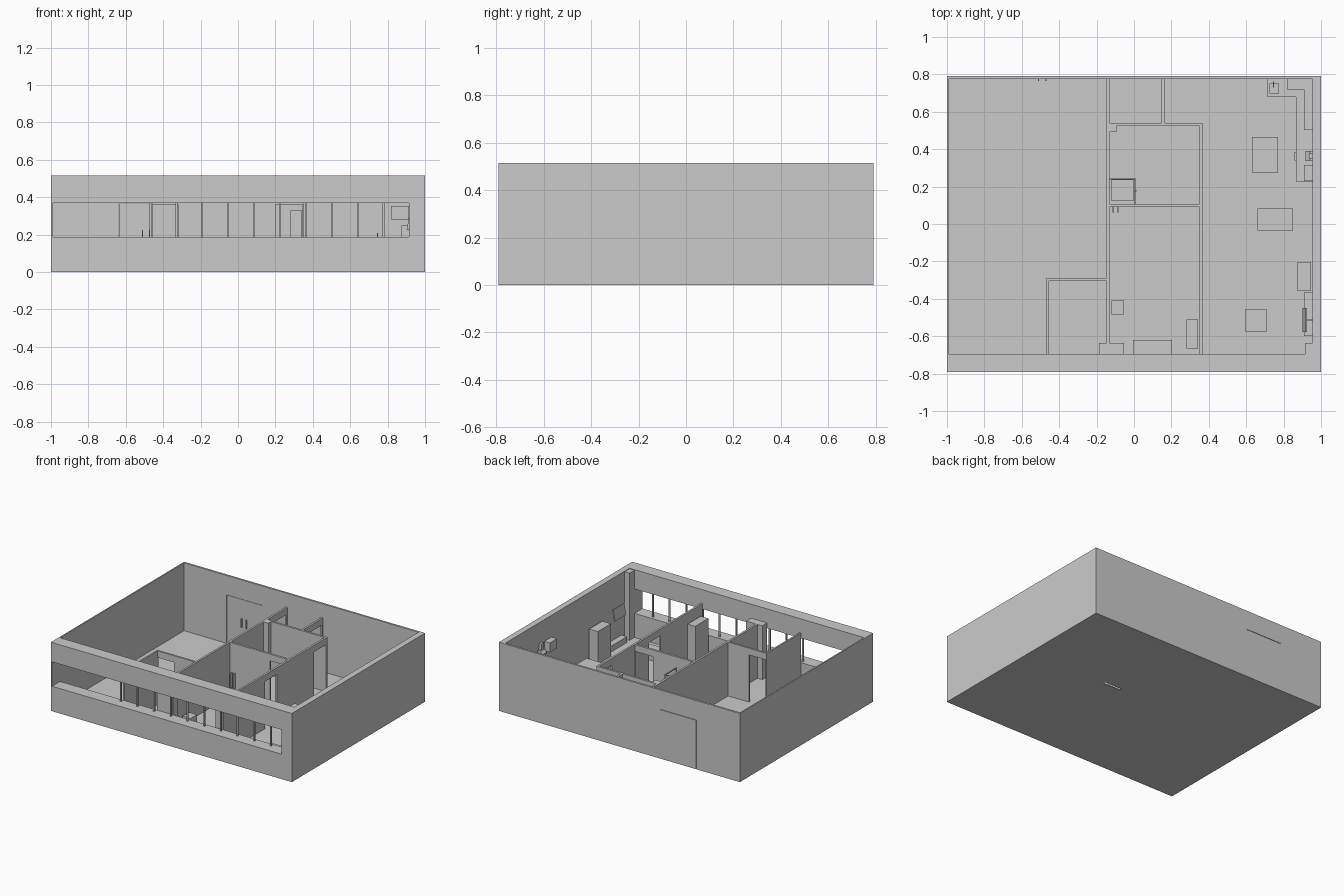
import bpy, bmesh, math
from mathutils import Vector, Matrix

FLOOR = 0.006   # floor top
WALL_H = 0.41   # partition height
DOOR_H = 0.36


def add_object(name, bm):
    bmesh.ops.recalc_face_normals(bm, faces=bm.faces)
    me = bpy.data.meshes.new(name)
    bm.to_mesh(me)
    bm.free()
    ob = bpy.data.objects.new(name, me)
    bpy.context.collection.objects.link(ob)
    return ob


def box(name, x0, x1, y0, y1, z0, z1):
    bm = bmesh.new()
    m = Matrix.Translation(((x0 + x1) / 2, (y0 + y1) / 2, (z0 + z1) / 2)) @ \
        Matrix.Diagonal((x1 - x0, y1 - y0, z1 - z0, 1))
    bmesh.ops.create_cube(bm, size=1, matrix=m)
    return add_object(name, bm)


def extrude(name, points, offset):
    bm = bmesh.new()
    face = bm.faces.new([bm.verts.new(p) for p in points])
    res = bmesh.ops.extrude_face_region(bm, geom=[face], use_keep_orig=True)
    verts = [v for v in res["geom"] if isinstance(v, bmesh.types.BMVert)]
    bmesh.ops.translate(bm, verts=verts, vec=Vector(offset))
    return add_object(name, bm)


def wall(name, axis, a, b, c0, c1, doors=()):
    """Partition along an axis from a to b, thickness c0..c1, doors as (start, end)."""
    prof = [(a, 0.003)]
    for d0, d1 in sorted(doors):
        prof += [(d0, 0.003), (d0, DOOR_H), (d1, DOOR_H), (d1, 0.003)]
    prof += [(b, 0.003), (b, WALL_H), (a, WALL_H)]
    if axis == 'x':
        return extrude(name, [(u, c0, z) for u, z in prof], (0, c1 - c0, 0))
    return extrude(name, [(c0, u, z) for u, z in prof], (c1 - c0, 0, 0))


def prism(name, outline, z0, z1):
    return extrude(name, [(x, y, z0) for x, y in outline], (0, 0, z1 - z0))


def cut(target, *dims):
    tool = box("cutter", *dims)
    tool.hide_render = True
    mod = target.modifiers.new("cut", 'BOOLEAN')
    mod.operation = 'DIFFERENCE'
    mod.solver = 'EXACT'
    mod.object = tool
    bpy.context.view_layer.objects.active = target
    bpy.ops.object.modifier_apply(modifier=mod.name)
    bpy.data.objects.remove(tool)


# Outer shell with room, ribbon window, back doorway and threshold slot
shell = box("outer_shell", -1, 1, -0.79, 0.79, 0, 0.515)
cut(shell, -0.99, 0.955, -0.695, 0.775, FLOOR, 0.6)
cut(shell, -0.99, 0.915, -0.85, -0.6, 0.187, 0.37)
cut(shell, -0.64, -0.34, 0.7, 0.85, FLOOR, 0.37)
cut(shell, 0.20, 0.345, 0.09, 0.107, -0.1, 0.1)

# Back double door and its handles
box("entrance_door", -0.637, -0.3405, 0.777, 0.79, FLOOR, 0.367)
for x in (-0.51, -0.472):
    box("door_handle", x - 0.003, x + 0.003, 0.765, 0.778, 0.16, 0.225)

# Window mullions
for i in range(10):
    x = -0.468 + i * 0.1385
    box("window_mullion", x - 0.005, x + 0.005, -0.725, -0.715, 0.187, 0.37)

# Interior partitions
wall("long_wall_left", 'y', -0.695, 0.775, -0.147, -0.132, [(0.63, 0.765)])
wall("long_wall_right", 'y', -0.695, 0.54, 0.35, 0.365, [(-0.20, -0.06), (0.38, 0.522)])
wall("back_cross_wall", 'x', -0.132, 0.365, 0.525, 0.54)
wall("middle_cross_wall", 'x', -0.132, 0.35, 0.091, 0.107, [(0.20, 0.345)])
wall("back_divider", 'y', 0.54, 0.775, 0.147, 0.162, [(0.63, 0.765)])
wall("corner_room_wall", 'x', -0.467, -0.147, -0.304, -0.29, [(-0.455, -0.32)])
wall("corner_room_side", 'y', -0.695, -0.304, -0.467, -0.455)

# Columns
box("front_column", -0.187, -0.053, -0.695, -0.637, 0.003, WALL_H)
box("corner_column", 0.915, 0.955, -0.695, -0.637, 0.003, 0.51)
box("shaft_column", -0.132, -0.093, 0.492, 0.525, 0.003, WALL_H)

# Shower: tray, drain and thin enclosure frame
tray = box("shower_tray", -0.132, 0.008, 0.107, 0.245, 0.003, 0.035)
cut(tray, -0.12, -0.003, 0.125, 0.235, 0.018, 0.1)
bm = bmesh.new()
bmesh.ops.create_cone(bm, cap_ends=True, segments=16, radius1=0.008, radius2=0.008,
                      depth=0.006, matrix=Matrix.Translation((-0.10, 0.145, 0.02)))
add_object("shower_drain", bm)
for x, y in ((-0.129, 0.242), (0.005, 0.242), (0.005, 0.11)):
    box("shower_post", x - 0.003, x + 0.003, y - 0.003, y + 0.003, 0.03, 0.33)
box("shower_rail_back", -0.132, 0.008, 0.239, 0.245, 0.324, 0.33)
box("shower_rail_side", 0.002, 0.008, 0.107, 0.245, 0.324, 0.33)
box("shower_handle", 0.008, 0.014, 0.175, 0.181, 0.14, 0.2)

# Small pulls on the middle wall
for x in (-0.11, -0.087):
    box("wall_pull", x - 0.004, x + 0.004, 0.062, 0.092, 0.08, 0.19)

# Front bedroom furniture
box("wardrobe", 0.28, 0.343, -0.665, -0.51, 0.003, 0.33)
box("desk_cabinet", -0.005, 0.203, -0.695, -0.62, 0.003, 0.12)
box("stool", -0.12, -0.053, -0.485, -0.41, 0.003, 0.08)

# Kitchen counter with sunken sink
counter = prism("kitchen_counter", [(0.713, 0.775), (0.713, 0.68), (0.865, 0.68),
                                    (0.865, 0.227), (0.955, 0.227), (0.955, 0.775)], 0.003, 0.182)
cut(counter, 0.727, 0.773, 0.697, 0.752, 0.14, 0.3)
rim = box("sink_rim", 0.72, 0.78, 0.69, 0.759, 0.18, 0.188)
cut(rim, 0.727, 0.773, 0.697, 0.752, 0.1, 0.3)
box("tap_post", 0.743, 0.749, 0.755, 0.761, 0.18, 0.207)
box("tap_spout", 0.743, 0.749, 0.73, 0.76, 0.203, 0.208)
box("drain_board", 0.78, 0.85, 0.692, 0.697, 0.18, 0.187)
box("oven_handle", 0.858, 0.866, 0.34, 0.385, 0.15, 0.156)

# Wall cabinets and extractor hood
prism("corner_wall_cabinet", [(0.818, 0.775), (0.818, 0.72), (0.91, 0.72),
                              (0.91, 0.503), (0.955, 0.503), (0.955, 0.775)], 0.28, 0.352)
box("side_wall_cabinet", 0.91, 0.955, 0.23, 0.315, 0.28, 0.352)
extrude("hood", [(0.955, 0.338, 0.28), (0.918, 0.338, 0.28), (0.918, 0.338, 0.29),
                 (0.94, 0.338, 0.315), (0.955, 0.338, 0.315)], (0, 0.052, 0))
box("hood_chimney", 0.935, 0.955, 0.35, 0.378, 0.31, 0.36)

# Living area furniture
box("dining_table", 0.63, 0.77, 0.275, 0.465, 0.003, 0.12)
box("side_table", 0.66, 0.85, -0.035, 0.083, 0.003, 0.12)
box("coffee_table", 0.593, 0.71, -0.575, -0.457, 0.003, 0.06)
box("tall_cabinet", 0.873, 0.945, -0.357, -0.202, 0.003, 0.25)
box("media_bench", 0.91, 0.955, -0.6, -0.365, 0.003, 0.05)

# Tilted wall screen with its bracket
screen = box("wall_screen", -0.005, 0.005, -0.065, 0.065, -0.042, 0.042)
screen.location = (0.914, -0.513, 0.265)
screen.rotation_euler = (0, math.radians(10), 0)
box("screen_bracket", 0.915, 0.957, -0.518, -0.51, 0.26, 0.268)
